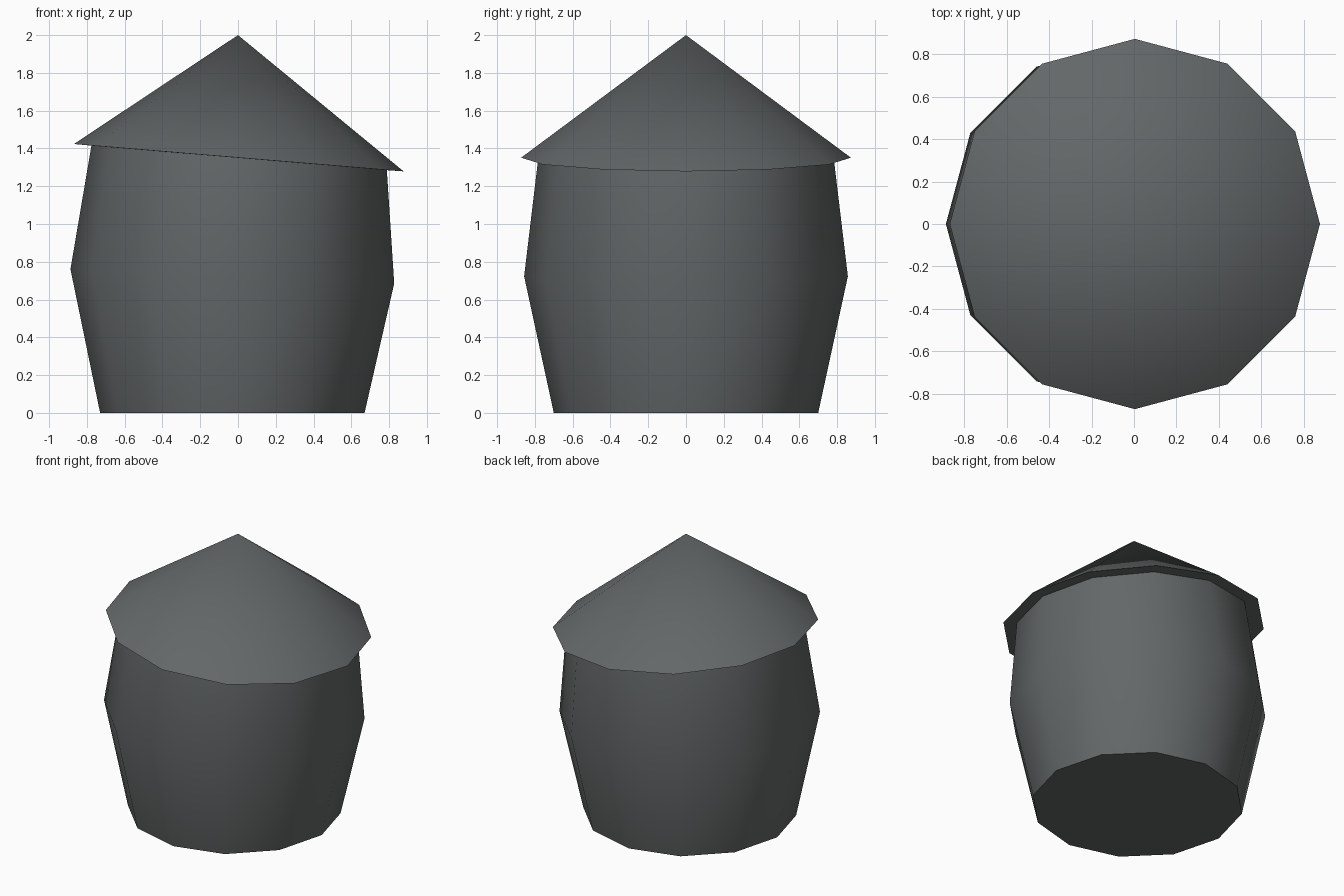
import bpy, bmesh, math

if "Cube" in bpy.data.objects:
    bpy.data.objects.remove(bpy.data.objects["Cube"])

SIDES = 12
slate = bpy.data.materials.new("dark_slate_grey")
slate.diffuse_color = (0.125, 0.136, 0.136, 1)
slate.use_nodes = True
slate.node_tree.nodes["Principled BSDF"].inputs["Base Color"].default_value = slate.diffuse_color


def ring(bm, cx, r, z, slope):
    """Twelve-sided ring, tilted so that height changes along x."""
    out = []
    for i in range(SIDES):
        a = 2 * math.pi * i / SIDES
        x, y = r * math.cos(a), r * math.sin(a)
        out.append(bm.verts.new((cx + x, y, z + slope * x)))
    return out


def bridge(bm, a, b):
    for i in range(SIDES):
        j = (i + 1) % SIDES
        bm.faces.new((a[i], a[j], b[j], b[i]))


def finish(bm, name, angle):
    me = bpy.data.meshes.new(name)
    bm.to_mesh(me)
    bm.free()
    ob = bpy.data.objects.new(name, me)
    bpy.context.collection.objects.link(ob)
    me.materials.append(slate)
    bpy.ops.object.select_all(action='DESELECT')
    ob.select_set(True)
    bpy.context.view_layer.objects.active = ob
    bpy.ops.object.shade_smooth_by_angle(angle=math.radians(angle))


# bulging wall: base, widest ring, top under the eave
bm = bmesh.new()
rings = [ring(bm, -0.03, 0.70, 0.0, 0.0),
         ring(bm, -0.03, 0.857, 0.723, -0.044),
         ring(bm, 0.006, 0.782, 1.35, -0.083)]
for lo, hi in zip(rings, rings[1:]):
    bridge(bm, lo, hi)
bm.faces.new(rings[0][::-1])
finish(bm, "round_wall", 40)

# lopsided cone roof with a flat eave underside
bm = bmesh.new()
eave = ring(bm, 0.004, 0.873, 1.351, -0.083)
inner = ring(bm, 0.006, 0.782, 1.35, -0.083)
apex = bm.verts.new((0, 0, 2.0))
for i in range(SIDES):
    bm.faces.new((eave[i], eave[(i + 1) % SIDES], apex))
bridge(bm, inner, eave)
finish(bm, "cone_roof", 35)
